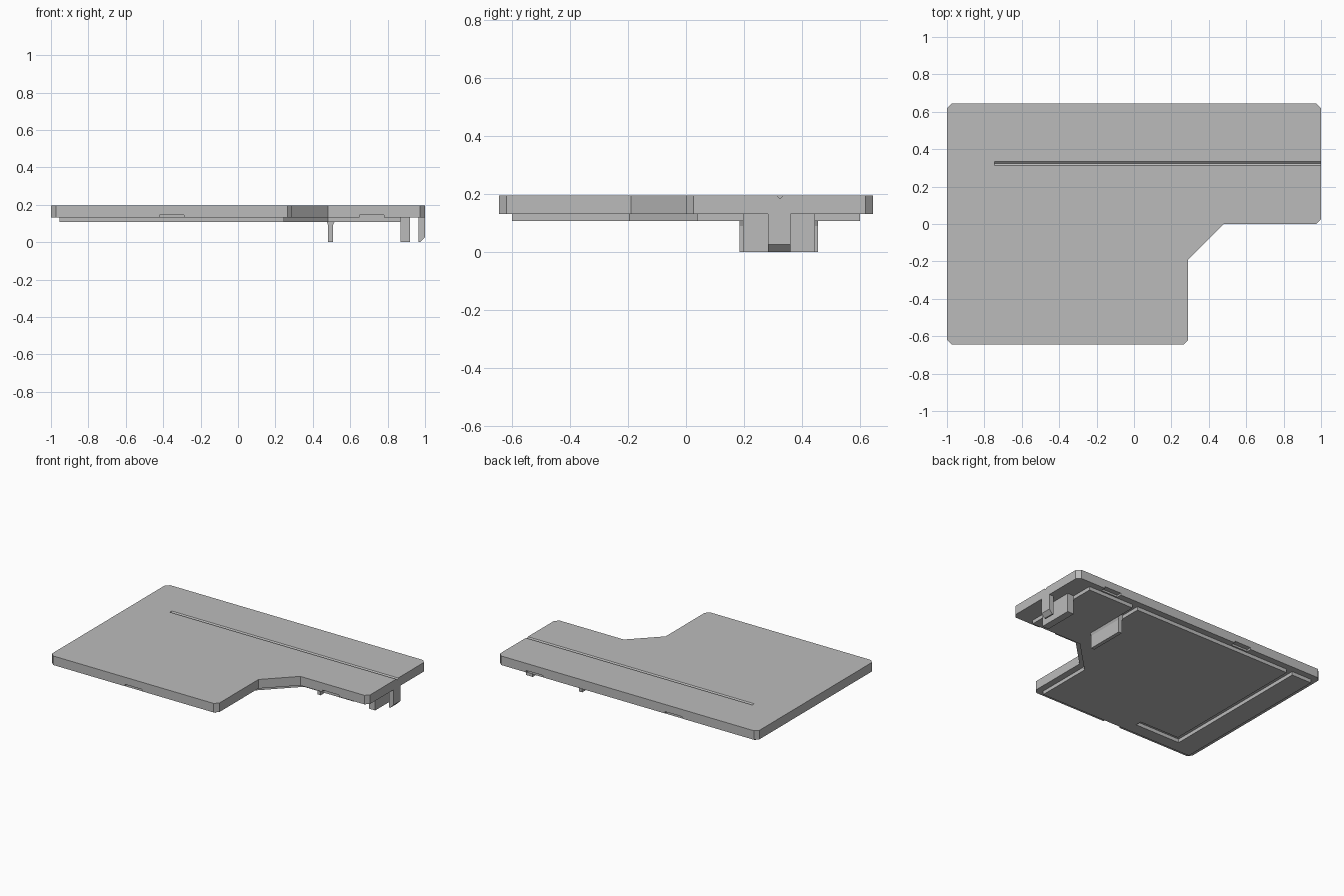
import bpy, bmesh
from mathutils import Vector

old = bpy.data.objects.get("Cube")
if old:
    bpy.data.objects.remove(old, do_unlink=True)

grey = bpy.data.materials.new("light grey plastic")
grey.use_nodes = True
grey.diffuse_color = (0.5, 0.5, 0.5, 1)
grey.node_tree.nodes["Principled BSDF"].inputs["Base Color"].default_value = (0.5, 0.5, 0.5, 1)

AXES = {"z": lambda a, b, c: (a, b, c),
        "y": lambda a, b, c: (a, c, b),
        "x": lambda a, b, c: (c, a, b)}


def prism(name, outline, low, high, axis="z"):
    """Extrude a flat outline along one axis."""
    place = AXES[axis]
    bm = bmesh.new()
    face = bm.faces.new([bm.verts.new(place(a, b, low)) for a, b in outline])
    top = bmesh.ops.extrude_face_region(bm, geom=[face])["geom"]
    bmesh.ops.translate(bm, vec=Vector(place(0, 0, high - low)),
                        verts=[v for v in top if isinstance(v, bmesh.types.BMVert)])
    bmesh.ops.recalc_face_normals(bm, faces=bm.faces)
    mesh = bpy.data.meshes.new(name)
    bm.to_mesh(mesh)
    bm.free()
    mesh.materials.append(grey)
    obj = bpy.data.objects.new(name, mesh)
    bpy.context.collection.objects.link(obj)
    return obj


def box(name, x0, x1, y0, y1, z0, z1):
    return prism(name, [(x0, y0), (x1, y0), (x1, y1), (x0, y1)], z0, z1)


def cut(target, cutter):
    """Subtract the cutter, then discard it."""
    cutter.hide_render = True
    mod = target.modifiers.new("cut", "BOOLEAN")
    mod.operation, mod.solver, mod.object = "DIFFERENCE", "EXACT", cutter
    bpy.context.view_layer.objects.active = target
    bpy.ops.object.modifier_apply(modifier=mod.name)
    bpy.data.objects.remove(cutter, do_unlink=True)


UNDER, TOP, LIP = 0.132, 0.195, 0.107
EDGE, C = 0.645, 0.026

# Cover plate with clipped corners and an angled notch at the front left
plate = prism("cover_plate", [
    (-1 + C, -EDGE), (0.29 - C, -EDGE), (0.29, -EDGE + C), (0.29, -0.19),
    (0.48, 0), (1 - C, 0), (1, C), (1, EDGE - C), (1 - C, EDGE),
    (-1 + C, EDGE), (-1, EDGE - C), (-1, -EDGE + C)], UNDER, TOP)

# Shallow V groove along the top
cut(plate, prism("groove_cutter", [(0.312, TOP + 0.001), (0.324, TOP - 0.01), (0.336, TOP + 0.001)],
                 -0.745, 1.1, "x"))

# Small pry slots under the edges
for x, edges in ((-0.42, (-EDGE, EDGE)), (0.65, (0, EDGE))):
    for y in edges:
        cut(plate, box("slot_cutter", x, x + 0.13, y - 0.035, y + 0.035, UNDER - 0.02, UNDER + 0.013))

# Raised locating layer under the plate
lip = prism("locating_layer", [
    (-0.955, -0.6), (0.245, -0.6), (0.245, -0.195), (0.48, 0.04),
    (0.87, 0.04), (0.87, 0.6), (-0.955, 0.6)], LIP, UNDER)

# Channels in the locating layer: an L-shaped one and a short one to the clip
cut(lip, prism("channel_cutter", [
    (-0.8, -0.515), (-0.45, -0.515), (-0.45, -0.47), (-0.755, -0.47),
    (-0.755, 0.7), (-0.8, 0.7)], 0.05, 0.16))
cut(lip, box("short_channel_cutter", 0.475, 0.515, 0.185, 0.7, 0.05, 0.16))

# Inner rib with a flared root
prism("inner_rib", [(0.482, 0), (0.508, 0), (0.508, 0.09), (0.515, LIP), (0.515, UNDER),
                    (0.475, UNDER), (0.475, LIP), (0.482, 0.09)], 0.185, 0.455, "y")

# Outer rib and snap hook with a bevelled tip
box("outer_rib", 0.87, 0.92, 0.197, 0.445, 0, UNDER)
prism("snap_hook", [(0.965, 0), (0.975, 0), (1, 0.026), (1, UNDER), (0.965, UNDER)],
      0.283, 0.36, "y")
